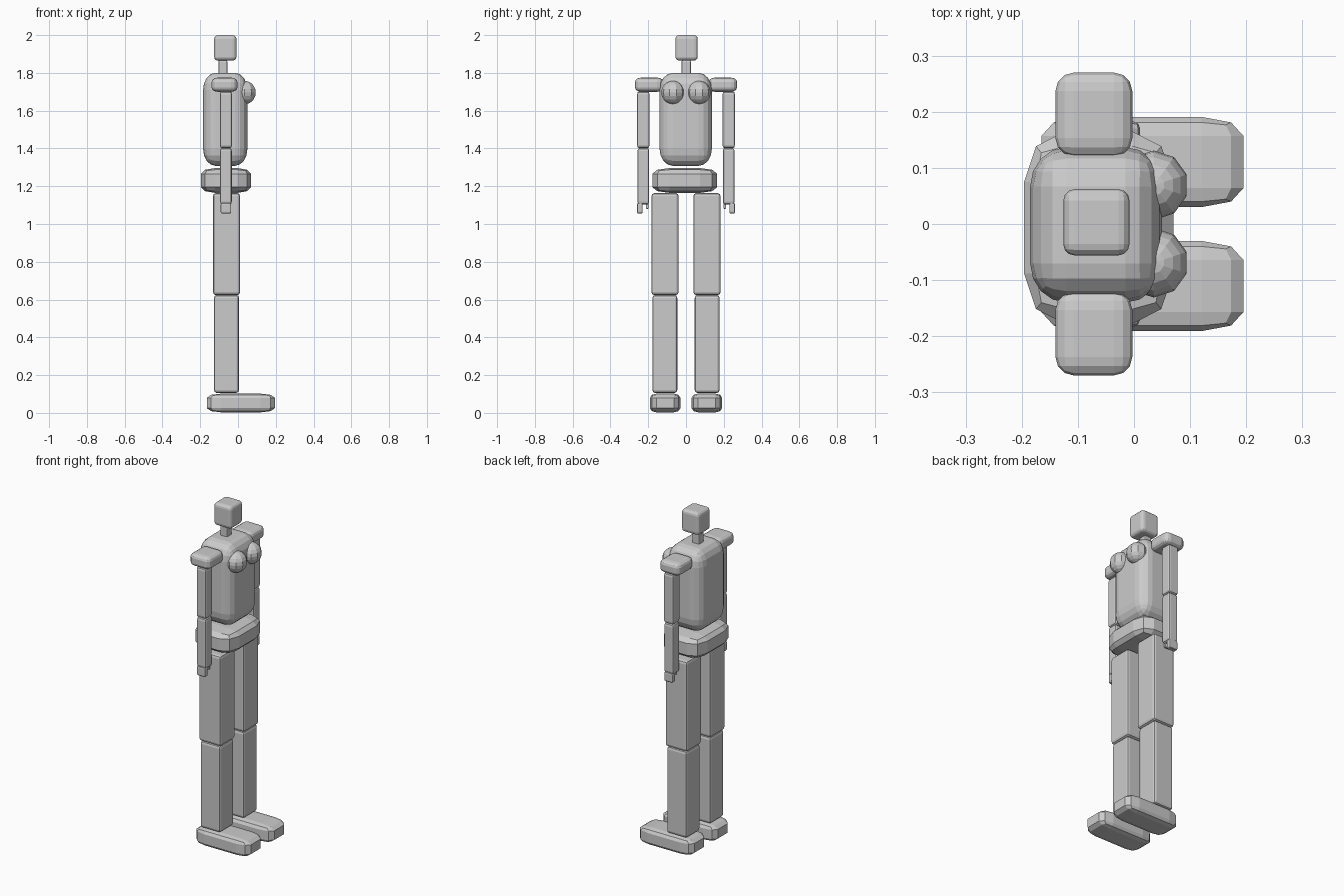
import bpy, bmesh
from mathutils import Matrix

if "Cube" in bpy.data.objects:
    bpy.data.objects.remove(bpy.data.objects["Cube"])


def finish(bm, name):
    bmesh.ops.recalc_face_normals(bm, faces=bm.faces)
    me = bpy.data.meshes.new(name)
    bm.to_mesh(me)
    bm.free()
    ob = bpy.data.objects.new(name, me)
    bpy.context.collection.objects.link(ob)
    return ob


def box(name, x, y, z, bev, seg=2):
    """Rounded box from ranges; bev is the corner radius per axis."""
    lo, hi = zip(x, y, z)
    lo, hi = zip(*[(min(a, b), max(a, b)) for a, b in zip(lo, hi)])
    size = [(b - a) / r for a, b, r in zip(lo, hi, bev)]
    bm = bmesh.new()
    bmesh.ops.create_cube(bm, size=1)
    bmesh.ops.scale(bm, vec=size, verts=bm.verts)
    bmesh.ops.bevel(bm, geom=bm.edges[:], offset=1, segments=seg,
                    profile=0.5, affect='EDGES', clamp_overlap=True)
    bmesh.ops.scale(bm, vec=bev, verts=bm.verts)
    bmesh.ops.translate(bm, vec=[(a + b) / 2 for a, b in zip(lo, hi)], verts=bm.verts)
    return finish(bm, name)


# head, neck and trunk
box("head", (-0.126, -0.008), (-0.056, 0.062), (1.865, 2.0), (0.02, 0.02, 0.02), 3)
box("neck", (-0.104, -0.056), (-0.024, 0.026), (1.77, 1.868), (0.008, 0.008, 0.01))
box("torso", (-0.185, 0.05), (-0.14, 0.137), (1.308, 1.8), (0.065, 0.07, 0.09), 4)
box("pelvis", (-0.196, 0.07), (-0.178, 0.165), (1.165, 1.296), (0.073, 0.09, 0.03), 2)

for s, side in ((1, "left"), (-1, "right")):
    def part(name, x, y, z, bev, seg=2):
        return box(f"{name}_{side}", x, (s * y[0], s * y[1]), z, bev, seg)

    # chest
    bm = bmesh.new()
    bmesh.ops.create_uvsphere(bm, u_segments=10, v_segments=10, radius=0.062,
                              matrix=Matrix.Translation((0.035, s * 0.069, 1.696)))
    finish(bm, f"breast_{side}")

    # arm
    part("shoulder", (-0.14, -0.003), (0.12, 0.27), (1.7, 1.775), (0.033, 0.033, 0.022), 3)
    part("upper_arm", (-0.096, -0.032), (0.193, 0.259), (1.402, 1.702), (0.01, 0.01, 0.016))
    part("forearm", (-0.095, -0.033), (0.195, 0.257), (1.104, 1.402), (0.01, 0.01, 0.016))
    part("fingers", (-0.092, -0.036), (0.23, 0.259), (1.055, 1.112), (0.008, 0.005, 0.01))
    part("thumb", (-0.078, -0.045), (0.198, 0.212), (1.08, 1.112), (0.005, 0.003, 0.005))

    # leg
    part("thigh", (-0.132, 0.011), (0.039, 0.183), (0.624, 1.163), (0.013, 0.013, 0.016))
    part("shin", (-0.127, 0.005), (0.046, 0.178), (0.106, 0.624), (0.013, 0.013, 0.016))
    part("foot", (-0.165, 0.195), (0.03, 0.191), (0.003, 0.102), (0.075, 0.034, 0.022))
